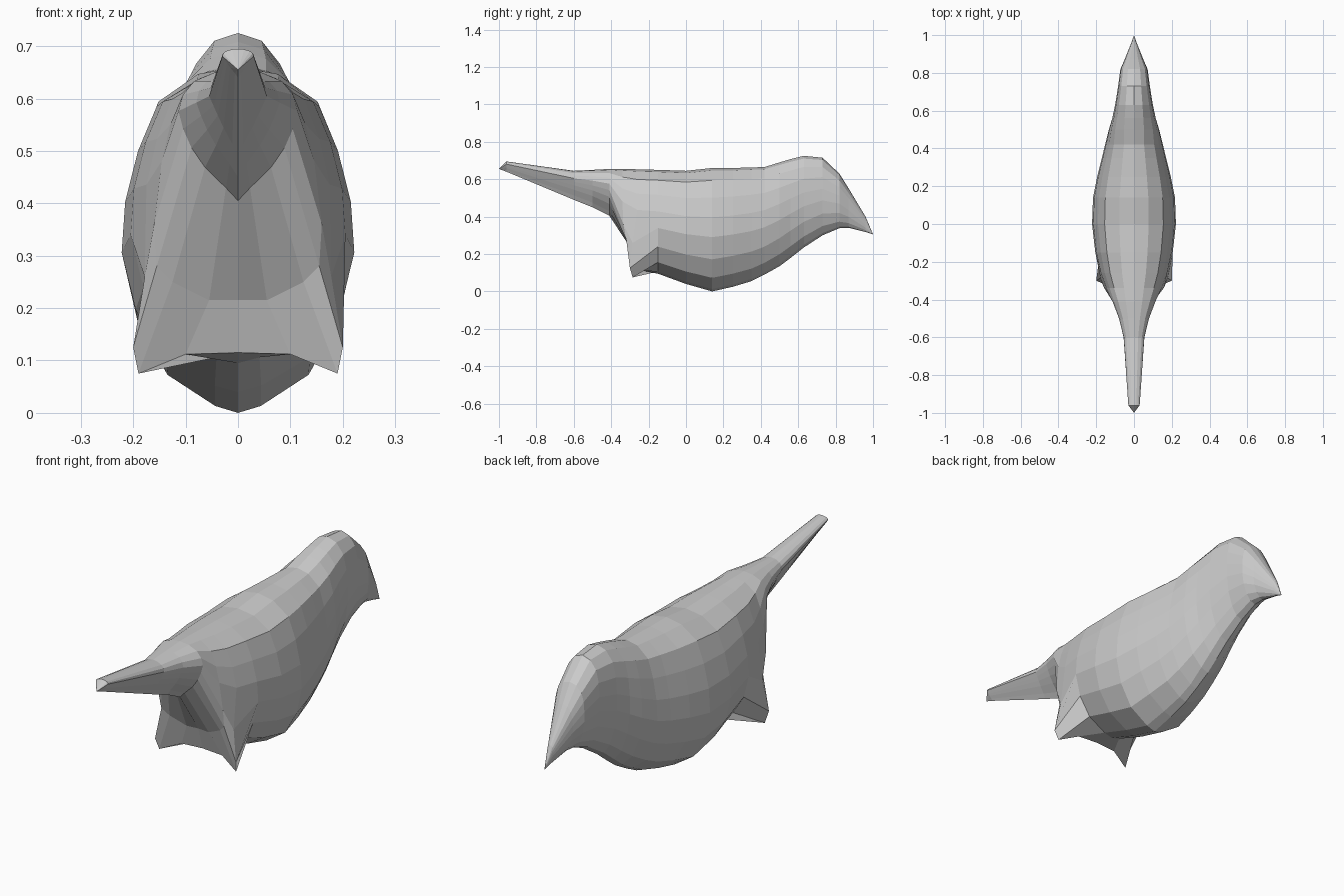
import bpy
import bmesh
from mathutils import Vector

default = bpy.data.objects.get("Cube")
if default:
    bpy.data.objects.remove(default, do_unlink=True)

# Half outlines from belly to back: (share of height, share of half width)
TAIL = [(0, 0), (.15, .2), (.35, .5), (.5, .7), (.62, .85),
        (.74, 1), (.84, .95), (.92, .75), (.98, .4), (1, 0)]
BODY = [(0, 0), (.02, .2), (.11, .62), (.26, .88), (.44, 1),
        (.6, .97), (.76, .86), (.9, .7), (.98, .35), (1, 0)]
HEAD = [(0, 0), (.03, .35), (.12, .65), (.28, .9), (.45, 1),
        (.6, 1), (.75, .95), (.88, .8), (.97, .45), (1, 0)]

# Stations along the bird: y, belly z, back z, half width, outline, blend to body
STATIONS = [
    (-.96, .64, .695, .03, TAIL, 0),
    (-.6, .49, .645, .055, TAIL, 0),
    (-.5, .45, .65, .08, TAIL, .2),
    (-.41, .405, .655, .115, TAIL, .4),
    (-.34, .22, .655, .15, BODY, 0),
    (-.26, .11, .653, .18, BODY, 0),
    (-.15, .095, .65, .205, BODY, 0),
    (0, .04, .645, .222, BODY, 0),
    (.14, 0, .66, .217, BODY, 0),
    (.25, .025, .66, .195, BODY, 0),
    (.35, .055, .663, .17, BODY, 0),
    (.42, .09, .665, .153, BODY, 0),
    (.5, .135, .69, .133, HEAD, .5),
    (.56, .18, .708, .115, HEAD, .2),
    (.63, .235, .725, .1, HEAD, 0),
    (.73, .3, .715, .084, HEAD, 0),
    (.82, .338, .63, .072, HEAD, 0),
    (.87, .34, .55, .05, HEAD, 0),
    (.96, .318, .4, .014, HEAD, 0),
]

# Lower points of the two stations that form the hollow rump and the thighs
RUMP = {
    4: [(0, -.28, .215), (.055, -.285, .215), (.125, -.305, .25),
        (.155, -.32, .28), (.16, -.335, .36)],
    5: [(0, -.25, .115), (.1, -.255, .112), (.19, -.285, .075),
        (.2, -.3, .125), (.178, -.285, .26)],
}


def half_ring(index):
    y, low, high, width, outline, blend = STATIONS[index]
    points = []
    for (t, w), (bt, bw) in zip(outline, BODY):
        t += (bt - t) * blend
        w += (bw - w) * blend
        points.append(Vector((w * width, y, low + t * (high - low))))
    for i, point in enumerate(RUMP.get(index, [])):
        points[i] = Vector(point)
    return points


def full_ring(bm, index):
    half = half_ring(index)
    mirrored = [Vector((-p.x, p.y, p.z)) for p in half[-2:0:-1]]
    return [bm.verts.new(p) for p in half + mirrored]


def close_with_tip(bm, ring, tip):
    point = bm.verts.new(tip)
    for a, b in zip(ring, ring[1:] + ring[:1]):
        bm.faces.new((a, b, point))


# Faceted body skin from tail to beak
bm = bmesh.new()
rings = [full_ring(bm, i) for i in range(len(STATIONS))]
for near, far in zip(rings, rings[1:]):
    count = len(near)
    for i in range(count):
        j = (i + 1) % count
        bm.faces.new((near[i], near[j], far[j], far[i]))
close_with_tip(bm, rings[0], (0, -1, .655))
close_with_tip(bm, rings[-1], (0, 1, .305))
bmesh.ops.recalc_face_normals(bm, faces=bm.faces)

mesh = bpy.data.meshes.new("bird_body")
bm.to_mesh(mesh)
bm.free()
bird = bpy.data.objects.new("bird_body", mesh)
bpy.context.collection.objects.link(bird)

# Plain grey
grey = bpy.data.materials.new("plain_grey")
grey.use_nodes = True
colour = (.6, .6, .6, 1)
grey.diffuse_color = colour
grey.node_tree.nodes["Principled BSDF"].inputs["Base Color"].default_value = colour
mesh.materials.append(grey)
